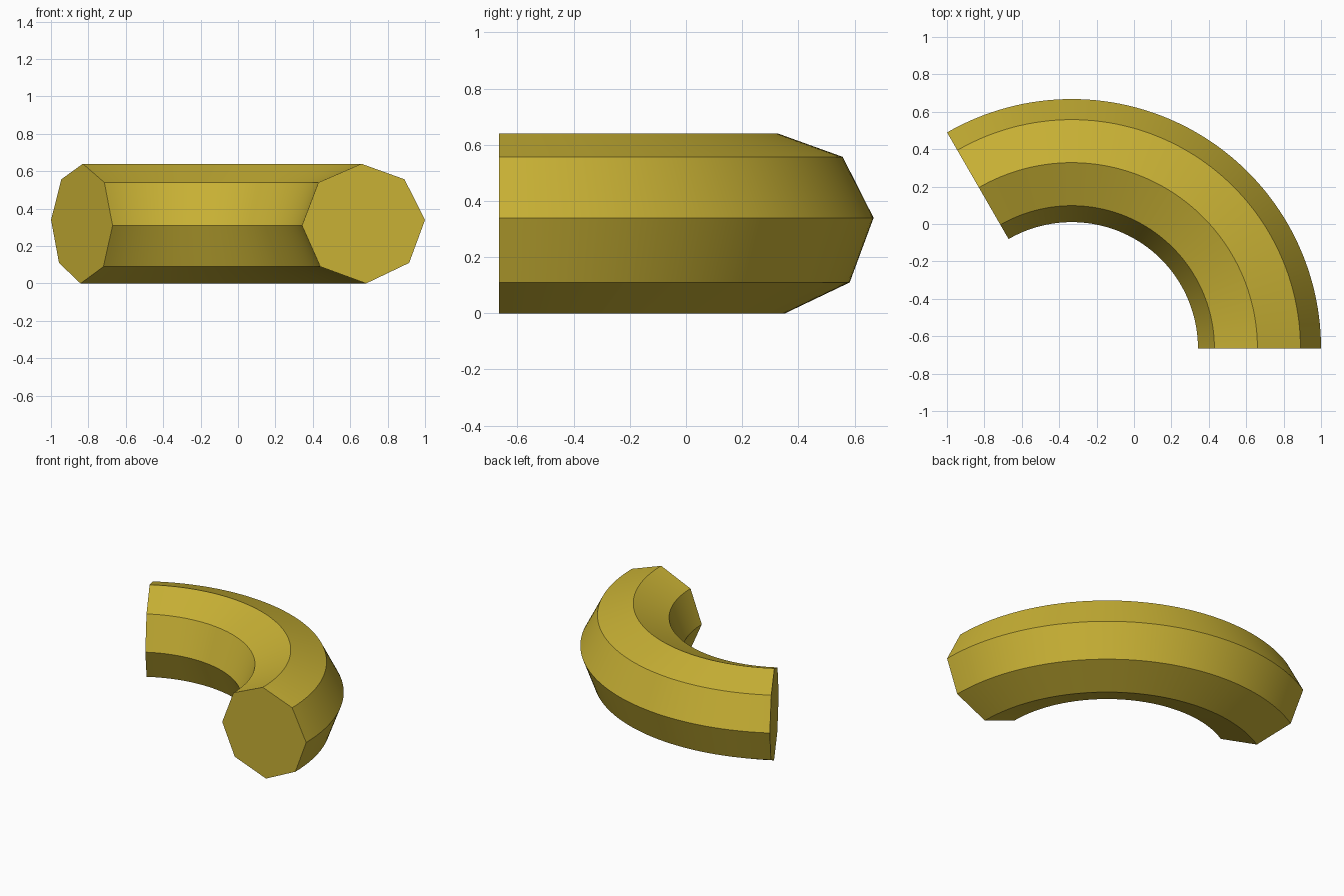
import bpy, bmesh, math

if "Cube" in bpy.data.objects:
    bpy.data.objects.remove(bpy.data.objects["Cube"])

# Brass colour
brass = bpy.data.materials.new("brass_yellow")
brass.diffuse_color = (0.58, 0.44, 0.035, 1)
brass.use_nodes = True
brass.node_tree.nodes["Principled BSDF"].inputs["Base Color"].default_value = brass.diffuse_color

# Octagonal section (x, z) swept 120 degrees around a vertical axis
AXIS_X, AXIS_Y = -0.333, -0.665
SWEEP, STEPS = math.radians(120), 64
section = [(0.342, 0.31), (0.43, 0.54), (0.66, 0.64), (0.89, 0.557),
           (1.0, 0.34), (0.915, 0.11), (0.685, 0.0), (0.44, 0.09)]

bm = bmesh.new()
rings = []
for i in range(STEPS + 1):
    a = SWEEP * i / STEPS
    rings.append([bm.verts.new((AXIS_X + (x - AXIS_X) * math.cos(a),
                                AXIS_Y + (x - AXIS_X) * math.sin(a), z))
                  for x, z in section])

# Curved sides
n = len(section)
for r0, r1 in zip(rings, rings[1:]):
    for j in range(n):
        k = (j + 1) % n
        bm.faces.new((r0[j], r0[k], r1[k], r1[j]))

# Flat ends
bm.faces.new(rings[0])
bm.faces.new(rings[-1])
bmesh.ops.recalc_face_normals(bm, faces=bm.faces)

mesh = bpy.data.meshes.new("curved_bar")
bm.to_mesh(mesh)
bm.free()
mesh.materials.append(brass)
bar = bpy.data.objects.new("curved_bar", mesh)
bpy.context.collection.objects.link(bar)

# Smooth along the bend, sharp along the octagon edges
bpy.context.view_layer.objects.active = bar
bar.select_set(True)
bpy.ops.object.shade_smooth_by_angle(angle=math.radians(30))
